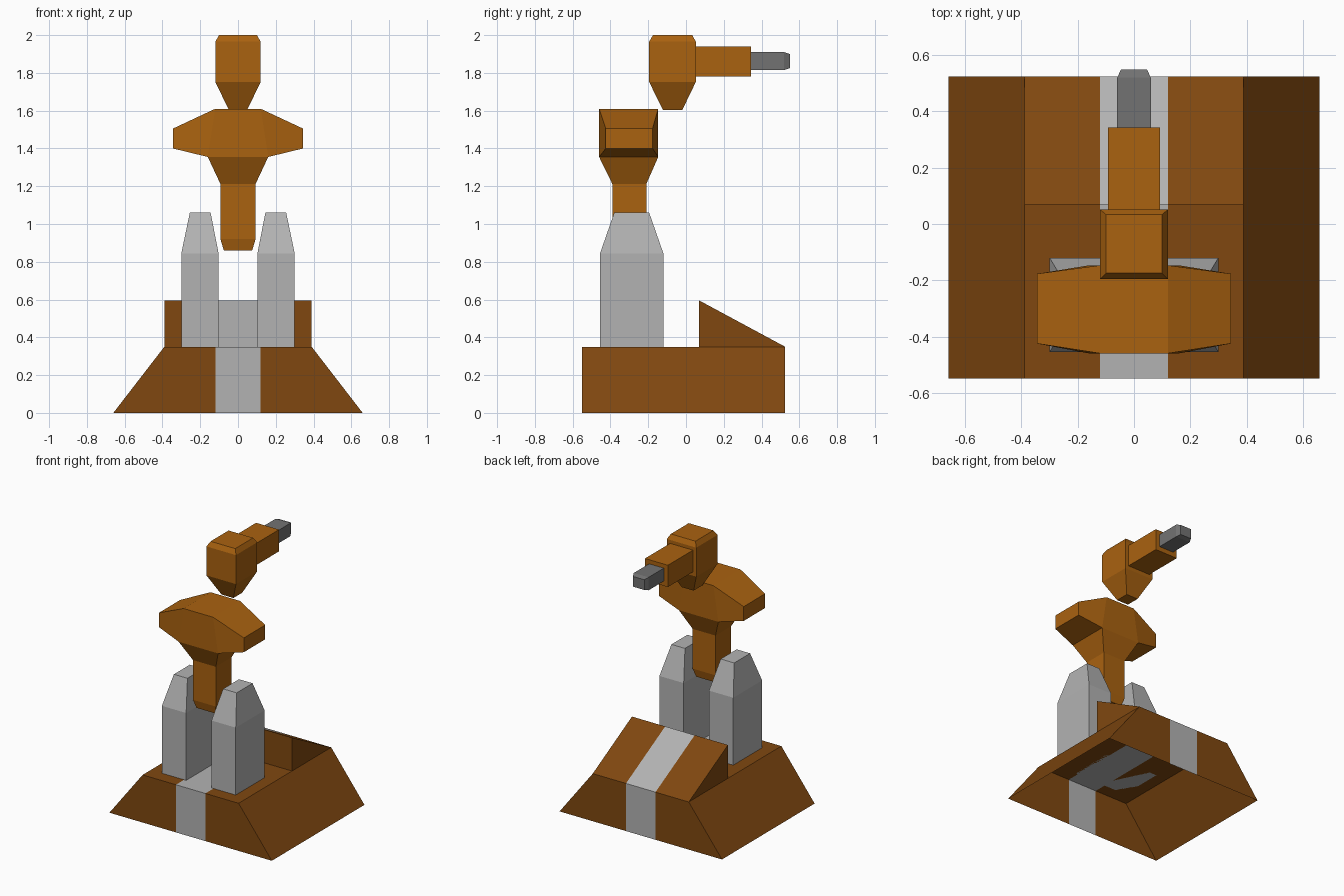
import bpy, bmesh

if "Cube" in bpy.data.objects:
    bpy.data.objects.remove(bpy.data.objects["Cube"])


def material(name, rgb):
    m = bpy.data.materials.new(name)
    m.diffuse_color = (*rgb, 1)
    m.use_nodes = True
    m.node_tree.nodes["Principled BSDF"].inputs["Base Color"].default_value = m.diffuse_color
    return m


ORANGE = material("orange_brown", (0.40, 0.122, 0.005))
BROWN = material("dark_brown", (0.215, 0.064, 0.005))
GRAY = material("light_gray", (0.45, 0.45, 0.45))
DARK = material("dark_gray", (0.17, 0.17, 0.17))


def finish(name, bm, *mats):
    bmesh.ops.recalc_face_normals(bm, faces=bm.faces[:])
    me = bpy.data.meshes.new(name)
    bm.to_mesh(me)
    bm.free()
    for m in mats:
        me.materials.append(m)
    ob = bpy.data.objects.new(name, me)
    bpy.context.collection.objects.link(ob)
    return ob


def loft(name, rings, mat, cap_end=True):
    """Skin a list of four-point rings."""
    bm = bmesh.new()
    rv = [[bm.verts.new(p) for p in r] for r in rings]
    for a, b in zip(rv, rv[1:]):
        for i in range(4):
            j = (i + 1) % 4
            bm.faces.new((a[i], a[j], b[j], b[i]))
    bm.faces.new(rv[0])
    if cap_end:
        bm.faces.new(rv[-1])
    return finish(name, bm, mat)


def ring_z(z, x0, x1, y0, y1):
    return [(x0, y0, z), (x1, y0, z), (x1, y1, z), (x0, y1, z)]


def ring_y(y, w, z0, z1):
    return [(-w, y, z0), (w, y, z0), (w, y, z1), (-w, y, z1)]


# Base: open-bottomed shell with a rear ramp and a central gray stripe
profile = [(0.525, 0), (0.525, 0.35), (0.07, 0.595), (0.07, 0.35), (-0.55, 0.35), (-0.55, 0)]
bm = bmesh.new()
cols = []
for top_x, low_x in ((-0.39, -0.66), (-0.12, -0.12), (0.12, 0.12), (0.39, 0.66)):
    cols.append([bm.verts.new((top_x if z else low_x, y, z)) for y, z in profile])
for c, (a, b) in enumerate(zip(cols, cols[1:])):
    for i in range(len(profile) - 1):
        f = bm.faces.new((a[i], a[i + 1], b[i + 1], b[i]))
        f.material_index = 1 if c == 1 else 0
for c in (cols[0], cols[-1]):
    bm.faces.new((c[0], c[1], c[3], c[4], c[5]))
    bm.faces.new((c[1], c[2], c[3]))
finish("base", bm, BROWN, GRAY)

# Pair of support posts
for side, s in (("left", -1), ("right", 1)):
    loft(side + "_post", [
        ring_z(0.35, s * 0.103, s * 0.30, -0.455, -0.12),
        ring_z(0.845, s * 0.103, s * 0.30, -0.455, -0.12),
        ring_z(1.06, s * 0.145, s * 0.255, -0.38, -0.195)], GRAY)

# Column with flared top
loft("column", [
    ring_z(0.86, -0.075, 0.075, -0.375, -0.225),
    ring_z(0.92, -0.093, 0.093, -0.39, -0.21),
    ring_z(1.212, -0.093, 0.093, -0.39, -0.21),
    ring_z(1.355, -0.16, 0.16, -0.46, -0.147)], ORANGE, cap_end=False)

# Wide crossbar, tapering toward both ends
def bar_ring(x_low, x_top, y0, y1, z0, z1):
    return [(x_low, y0, z0), (x_low, y1, z0), (x_top, y1, z1), (x_top, y0, z1)]


loft("crossbar", [
    bar_ring(-0.345, -0.345, -0.425, -0.177, 1.40, 1.505),
    bar_ring(-0.16, -0.12, -0.46, -0.147, 1.355, 1.61),
    bar_ring(0.16, 0.12, -0.46, -0.147, 1.355, 1.61),
    bar_ring(0.345, 0.345, -0.425, -0.177, 1.40, 1.505)], ORANGE)

# Head block
loft("head", [
    ring_z(1.603, -0.048, 0.048, -0.122, -0.02),
    ring_z(1.752, -0.12, 0.12, -0.195, 0.052),
    ring_z(1.965, -0.12, 0.12, -0.195, 0.052),
    ring_z(2.0, -0.10, 0.10, -0.175, 0.033)], ORANGE)

# Forward arm and its tip
loft("arm", [ring_y(0.04, 0.093, 1.78, 1.94), ring_y(0.343, 0.093, 1.78, 1.94)], ORANGE)
loft("arm_tip", [
    ring_y(0.335, 0.06, 1.815, 1.91),
    ring_y(0.52, 0.06, 1.815, 1.91),
    ring_y(0.55, 0.046, 1.825, 1.90)], DARK)
